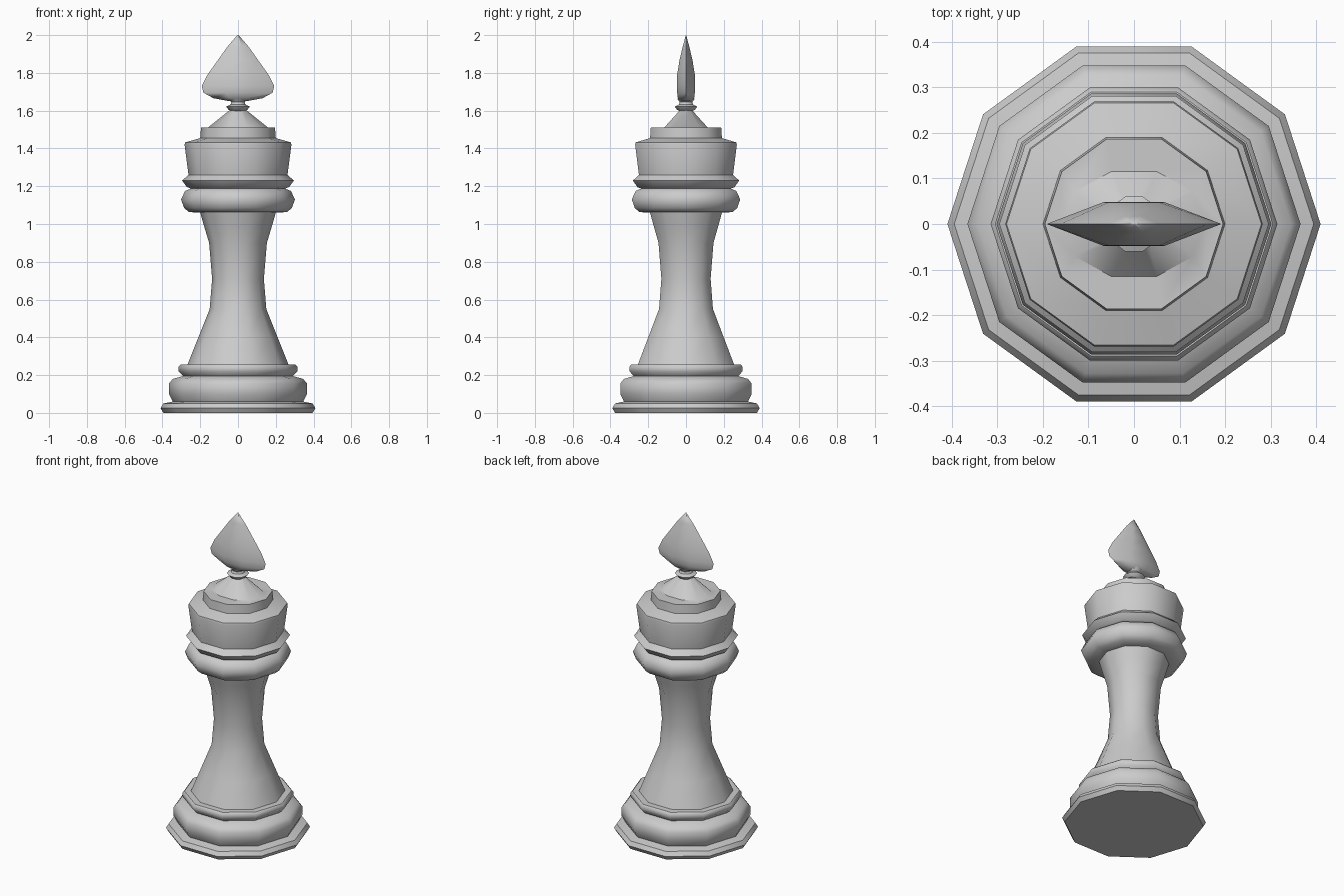
import bpy, bmesh, math

if "Cube" in bpy.data.objects:
    bpy.data.objects.remove(bpy.data.objects["Cube"])


def loft(name, rings, angle=45):
    """Skin a stack of point rings, with closed ends, into one object."""
    bm = bmesh.new()
    loops = [[bm.verts.new(p) for p in ring] for ring in rings]
    n = len(loops[0])
    for a, b in zip(loops, loops[1:]):
        for i in range(n):
            j = (i + 1) % n
            bm.faces.new((a[i], a[j], b[j], b[i]))
    bm.faces.new(loops[0][::-1])
    bm.faces.new(loops[-1])
    bmesh.ops.recalc_face_normals(bm, faces=bm.faces)
    mesh = bpy.data.meshes.new(name)
    bm.to_mesh(mesh)
    bm.free()
    obj = bpy.data.objects.new(name, mesh)
    bpy.context.collection.objects.link(obj)
    bpy.ops.object.select_all(action='DESELECT')
    obj.select_set(True)
    bpy.context.view_layer.objects.active = obj
    bpy.ops.object.shade_smooth_by_angle(angle=math.radians(angle))
    return obj


def decagon(r, z, sy=1.0):
    return [(r * math.cos(i * math.pi / 5), sy * r * math.sin(i * math.pi / 5), z)
            for i in range(10)]


def lathe(name, profile):
    return loft(name, [decagon(*p) for p in profile])


# stepped foot
lathe("base", [(.395, 0), (.41, .025), (.395, .05), (.345, .06), (.366, .10),
               (.366, .155), (.345, .18), (.29, .195), (.315, .22),
               (.315, .245), (.305, .255), (.25, .256)])

# waisted column
lathe("stem", [(.27, .25), (.21, .40), (.15, .55), (.137, .71),
               (.153, .90), (.18, .99), (.203, 1.07)])

# rounded ring under the head
lathe("collar", [(.19, 1.06), (.26, 1.063), (.285, 1.085), (.302, 1.13),
                 (.28, 1.175), (.25, 1.187), (.25, 1.20)])

# flared head with raised rim
lathe("head", [(.24, 1.185), (.27, 1.195), (.296, 1.23), (.262, 1.26),
               (.283, 1.42), (.28, 1.432), (.20, 1.455), (.196, 1.51),
               (.16, 1.51, .76), (.035, 1.61, .76)])

# small turned neck
lathe("neck", [(.03, 1.595), (.05, 1.605), (.063, 1.622), (.04, 1.632),
               (.035, 1.645), (.05, 1.665)])


# flattened spade-shaped finial, lens-like hexagon sections (half width, half depth, z)
def lens(a, d, z):
    b = .35 * a
    return [(a, 0, z), (b, d, z), (-b, d, z), (-a, 0, z), (-b, -d, z), (b, -d, z)]


loft("finial", [lens(*s) for s in [
    (.045, .028, 1.65), (.13, .043, 1.666), (.183, .047, 1.695), (.192, .048, 1.73),
    (.162, .047, 1.79), (.105, .034, 1.87), (.055, .017, 1.94), (.003, .001, 2.0)]], 70)
